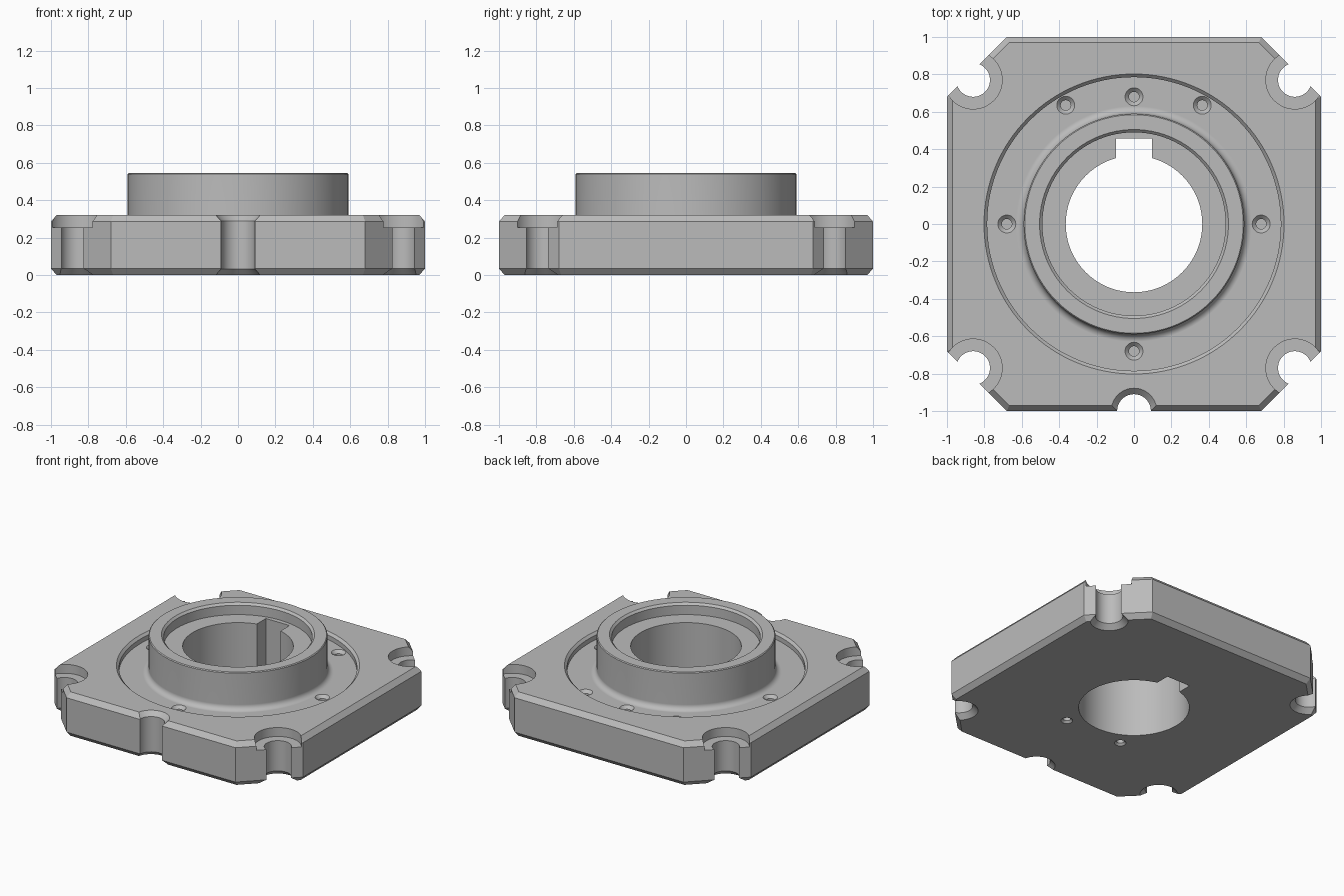
import bpy, bmesh, math

if "Cube" in bpy.data.objects:
    bpy.data.objects.remove(bpy.data.objects["Cube"])

grey = bpy.data.materials.new("machined_grey")
grey.diffuse_color = (0.5, 0.5, 0.5, 1)
grey.use_nodes = True
grey.node_tree.nodes["Principled BSDF"].inputs["Base Color"].default_value = grey.diffuse_color


def make_object(name, bm):
    bmesh.ops.recalc_face_normals(bm, faces=bm.faces)
    mesh = bpy.data.meshes.new(name)
    bm.to_mesh(mesh)
    bm.free()
    mesh.materials.append(grey)
    ob = bpy.data.objects.new(name, mesh)
    bpy.context.collection.objects.link(ob)
    return ob


def loft(name, loops):
    """Solid through a stack of matching closed loops."""
    bm = bmesh.new()
    rings = [[bm.verts.new(p) for p in loop] for loop in loops]
    n = len(rings[0])
    for a, b in zip(rings, rings[1:]):
        for i in range(n):
            j = (i + 1) % n
            bm.faces.new((a[i], a[j], b[j], b[i]))
    bm.faces.new(rings[0])
    bm.faces.new(rings[-1])
    return make_object(name, bm)


def lathe(name, profile, x=0, y=0, n=96):
    """Solid of revolution from (radius, z) points."""
    return loft(name, [[(x + r * math.cos(2 * math.pi * i / n),
                         y + r * math.sin(2 * math.pi * i / n), z)
                        for i in range(n)] for r, z in profile])


def octagon(inset, z):
    h = 1 - inset
    k = 1.68 - inset * math.sqrt(2) - h
    return [(x, y, z) for x, y in ((k, -h), (h, -k), (h, k), (k, h),
                                   (-k, h), (-h, k), (-h, -k), (-k, -h))]


def boolean(target, tool, operation="DIFFERENCE"):
    tool.hide_render = True
    mod = target.modifiers.new("bool", "BOOLEAN")
    mod.operation = operation
    mod.solver = "EXACT"
    mod.object = tool
    bpy.context.view_layer.objects.active = target
    bpy.ops.object.modifier_apply(modifier=mod.name)
    bpy.data.objects.remove(tool, do_unlink=True)


# Square plate with cut corners and chamfered rims
plate = loft("flange_plate", [octagon(0.03, 0), octagon(0, 0.035),
                              octagon(0, 0.285), octagon(0.03, 0.32)])

# Round recess with chamfered rim
FLOOR = 0.27
boolean(plate, lathe("recess_cutter", [(0.785, FLOOR), (0.785, 0.303),
                                       (0.802, 0.32), (0.802, 0.5)], n=128))

# Hub with a filleted foot
fillet = []
for i in range(6):
    a = math.pi / 2 * i / 5
    fillet.append((0.63 - 0.04 * math.sin(a), FLOOR + 0.04 - 0.04 * math.cos(a)))
boolean(plate, lathe("hub", [(0.64, 0.15), (0.64, FLOOR - 0.004)] + fillet +
                     [(0.59, 0.539), (0.584, 0.545)]), "UNION")

# Hub counterbore, through bore and keyway
boolean(plate, lathe("counterbore_cutter", [(0.49, 0.462), (0.49, 0.53),
                                            (0.505, 0.545), (0.505, 0.7)]))
boolean(plate, lathe("bore_cutter", [(0.365, -0.2), (0.365, 0.8)]))
key = [(-0.095, 0.2), (0.095, 0.2), (0.095, 0.457), (-0.095, 0.457)]
boolean(plate, loft("keyway_cutter", [[(x, y, z) for x, y in key] for z in (-0.2, 0.8)]))

# Counterbored bolt notches at the four corners
for sx in (-1, 1):
    for sy in (-1, 1):
        boolean(plate, lathe("corner_notch_cutter",
                             [(0.125, -0.1), (0.125, 0), (0.09, 0.035), (0.09, 0.255),
                              (0.155, 0.255), (0.155, 0.5)], sx * 0.86, sy * 0.77, 64))

# Front edge notch, chamfered above and below
boolean(plate, lathe("front_notch_cutter",
                     [(0.122, -0.1), (0.122, 0), (0.09, 0.032), (0.09, 0.288),
                      (0.122, 0.32), (0.122, 0.5)], 0, -1, 64))

# Countersunk blind holes in the recess floor
for x, y in ((0, 0.68), (0.365, 0.635), (-0.365, 0.635), (0.68, 0), (-0.68, 0), (0, -0.68)):
    boolean(plate, lathe("screw_hole_cutter",
                         [(0.027, 0.12), (0.027, FLOOR - 0.021), (0.048, FLOOR),
                          (0.048, FLOOR + 0.02)], x, y, 32))

# Two blind holes in the underside
for sx in (-1, 1):
    boolean(plate, lathe("underside_hole_cutter",
                         [(0.039, -0.05), (0.039, 0), (0.025, 0.014), (0.025, 0.15)],
                         sx * 0.23, -0.415, 32))

# Smooth round walls, crisp edges
bpy.ops.object.select_all(action="DESELECT")
plate.select_set(True)
bpy.context.view_layer.objects.active = plate
bpy.ops.object.shade_smooth_by_angle(angle=math.radians(30))
weighted = plate.modifiers.new("weighted_normals", "WEIGHTED_NORMAL")
weighted.keep_sharp = True
